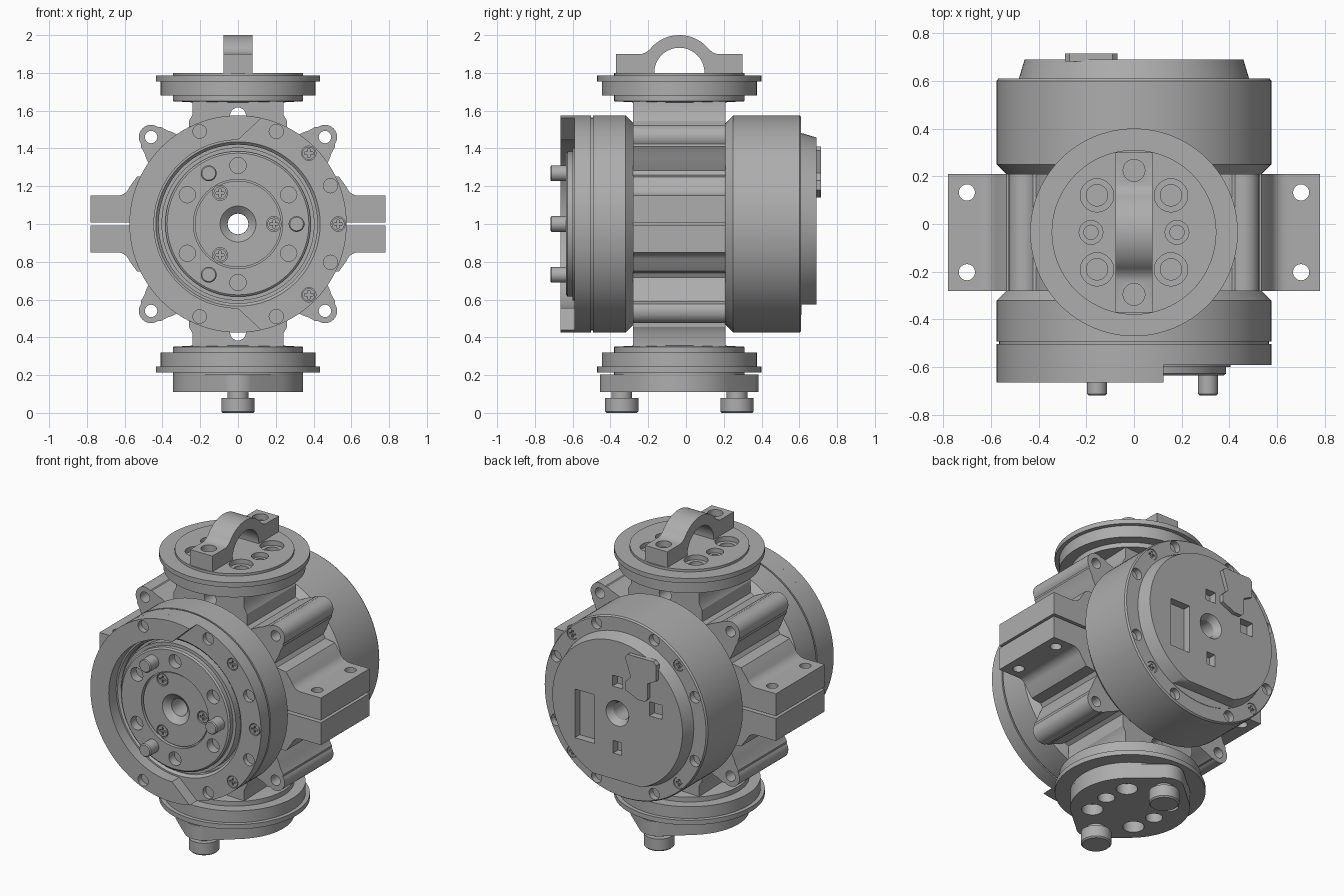
import bpy, bmesh
from math import cos, sin, pi, radians, asin, degrees

default_cube = bpy.data.objects.get("Cube")
if default_cube:
    bpy.data.objects.remove(default_cube, do_unlink=True)

# One cast metal colour
metal = bpy.data.materials.new("grey_metal")
metal.use_nodes = True
grey = (0.42, 0.42, 0.42, 1)
metal.diffuse_color = grey
metal.node_tree.nodes["Principled BSDF"].inputs["Base Color"].default_value = grey

BORE = 0.055        # hole through the main axis
DRUM = 0.575        # outer radius of the drum
MOUNT_Y = -0.035    # centre of the upper and lower mounts


def place(axis, a, b, t):
    """Map a section point and a depth to space: y is the drum axis, z the mount axis."""
    if axis == "x":
        return (t, MOUNT_Y + a, b)
    if axis == "y":
        return (a, t, 1 + b)
    return (a, MOUNT_Y + b, t)


def arc(radius, start=0, end=360, steps=24, a=0, b=0):
    count = steps if abs(end - start) >= 360 else steps + 1
    angles = [radians(start + (end - start) * i / steps) for i in range(count)]
    return [(a + radius * cos(t), b + radius * sin(t)) for t in angles]


def rect(a, b, width, height):
    w, h = width / 2, height / 2
    return [(a - w, b - h), (a + w, b - h), (a + w, b + h), (a - w, b + h)]


def plus(a, b, size, thin):
    corner = [(size, -thin), (size, thin), (thin, thin)]
    points = []
    for c, s in ((1, 0), (0, 1), (-1, 0), (0, -1)):
        points += [(a + c * u - s * v, b + s * u + c * v) for u, v in corner]
    return points


def polar(radius, *angles):
    return [(radius * cos(radians(t)), radius * sin(radians(t))) for t in angles]


def finish(name, bm):
    bmesh.ops.recalc_face_normals(bm, faces=bm.faces)
    mesh = bpy.data.meshes.new(name)
    bm.to_mesh(mesh)
    bm.free()
    mesh.materials.append(metal)
    obj = bpy.data.objects.new(name, mesh)
    bpy.context.collection.objects.link(obj)
    return obj


def prisms(name, axis, sections, t0, t1):
    """Extrude one or more sections along an axis as one object."""
    bm = bmesh.new()
    for section in sections:
        low = [bm.verts.new(place(axis, a, b, t0)) for a, b in section]
        high = [bm.verts.new(place(axis, a, b, t1)) for a, b in section]
        bm.faces.new(low)
        bm.faces.new(high)
        for i in range(len(low)):
            j = (i + 1) % len(low)
            bm.faces.new((low[i], low[j], high[j], high[i]))
    return finish(name, bm)


def lathe(name, axis, profile, steps=96, a=0, b=0):
    """Turn a (radius, depth) profile; it closes on itself unless it starts on the axis."""
    bm = bmesh.new()
    rings = []
    for radius, t in profile:
        if radius == 0:
            rings.append([bm.verts.new(place(axis, a, b, t))] * steps)
        else:
            rings.append([bm.verts.new(place(axis, u, v, t))
                          for u, v in arc(radius, steps=steps, a=a, b=b)])
    pairs = list(zip(rings, rings[1:]))
    if profile[0][0] > 0:
        pairs.append((rings[-1], rings[0]))
    for p, q in pairs:
        for i in range(steps):
            j = (i + 1) % steps
            bm.faces.new(list(dict.fromkeys((p[i], p[j], q[j], q[i]))))
    return finish(name, bm)


def drill(obj, axis, sections, t0, t1):
    """Cut extruded sections out of a part and keep the result."""
    cutter = prisms("cutter", axis, sections, t0, t1)
    cutter.hide_render = True
    mod = obj.modifiers.new("cut", "BOOLEAN")
    mod.operation, mod.solver, mod.object = "DIFFERENCE", "EXACT", cutter
    graph = bpy.context.evaluated_depsgraph_get()
    mesh = bpy.data.meshes.new_from_object(obj.evaluated_get(graph))
    obj.modifiers.clear()
    obj.data = mesh
    bpy.data.objects.remove(cutter, do_unlink=True)


def circles(centres, radius):
    return [arc(radius, a=a, b=b, steps=20) for a, b in centres]


def screws(name, centres, t0, t1):
    """Round heads with a cross recess on the t1 side."""
    heads = prisms(name, "y", circles(centres, 0.034), t0, t1)
    step = 0.012 if t1 > t0 else -0.012
    drill(heads, "y", [plus(a, b, 0.022, 0.006) for a, b in centres], t1 - step, t1 + step)


# Central casting: side flanges, four ears and the mount necks in one section
quarter = [(0.53, 0.008), (0.78, 0.008), (0.78, 0.15), (0.64, 0.15)]
quarter += arc(0.07, 255, 200, 5, a=0.64, b=0.22)
quarter += [(0.535, 0.25)] + polar(0.535, 29, 32)
quarter += [(0.485, 0.345), (0.495, 0.375), (0.515, 0.41)]
quarter += arc(0.065, -35, 125, 14, a=0.46, b=0.46)
quarter += [(0.41, 0.515), (0.375, 0.495), (0.345, 0.485)]
quarter += polar(0.535, 58, 61)
quarter += [(0.26, 0.545), (0.24, 0.58), (0.24, 0.66)]
upper = quarter + [(-x, z) for x, z in reversed(quarter)]
section = upper + [(x, -z) for x, z in reversed(upper)]
casting = prisms("central_casting", "y", [section], -0.28, 0.21)
signs = [(1, 1), (1, -1), (-1, 1), (-1, -1)]
drill(casting, "y", circles([(0.46 * s, 0.46 * t) for s, t in signs], 0.033)
      + circles([(0, 0.575), (0, -0.575)], 0.042) + [arc(BORE)], -1, 1)
drill(casting, "z", circles([(0.7 * s, 0.167 * t) for s, t in signs], 0.034), 0.5, 1.5)

# Front housing with a seam groove and a recess for the rotor
front = lathe("front_housing", "y", [
    (BORE, -0.54), (0.42, -0.54), (0.42, -0.575), (0.435, -0.59), (DRUM, -0.59),
    (DRUM, -0.502), (0.565, -0.502), (0.565, -0.492), (DRUM, -0.492),
    (DRUM, -0.32), (0.535, -0.28), (BORE, -0.28)])
drill(front, "y", circles(polar(0.53, 0, 22.5, 45, 67.5, -22.5, -45, -67.5), 0.038), -0.7, -0.56)
screws("front_rim_screws", polar(0.53, 0, 45, -45), -0.55, -0.588)

# Raised half ring on the front rim
half = arc(DRUM, 77.5, 282.5, 56) + arc(0.445, 270, 90, 48)
half_ring = prisms("raised_half_ring", "y", [half], -0.665, -0.585)
drill(half_ring, "y", circles(polar(0.53, 112.5, -112.5), 0.036), -0.7, -0.63)

# Rotor with a hub, bolt holes, pins and screws
rotor = lathe("rotor", "y", [
    (BORE, -0.53), (BORE, -0.59), (0.095, -0.625), (0.228, -0.625), (0.228, -0.612),
    (0.236, -0.612), (0.236, -0.635), (0.375, -0.635), (0.385, -0.627),
    (0.385, -0.6), (0.405, -0.6), (0.405, -0.53)])
drill(rotor, "y", circles(polar(0.31, 30, 90, 150, 210, 270, 330), 0.043), -0.7, -0.58)
drill(rotor, "y", circles(polar(0.19, 0, 120, 240), 0.04), -0.7, -0.6)
screws("rotor_screws", polar(0.19, 0, 120, 240), -0.59, -0.622)
for i, (x, z) in enumerate(polar(0.31, 0, 120, 240)):
    lathe(f"drive_pin_{i + 1}", "y",
          [(0, -0.6), (0.042, -0.6), (0.042, -0.712), (0.036, -0.718), (0, -0.718)], 24, x, z)

# Rear housing with its rim fasteners
rear = lathe("rear_housing", "y", [
    (BORE, 0.21), (0.535, 0.21), (DRUM, 0.25), (DRUM, 0.6), (0.568, 0.61), (BORE, 0.61)])
diagonals = polar(0.53, 45, 135, 225, 315)
drill(rear, "y", circles(polar(0.53, *[22.5 + 45 * i for i in range(8)]) + diagonals, 0.036),
      0.57, 0.7)
screws("rear_rim_screws", diagonals, 0.56, 0.606)

# Rear cover with a flat lower edge, sockets and a key plate
cover = lathe("rear_cover", "y", [
    (BORE, 0.6), (0.485, 0.6), (0.458, 0.69), (0.08, 0.69), (BORE, 0.65)])
drill(cover, "y", [rect(0, -0.5, 1, 0.15)], 0.612, 0.8)
drill(cover, "y", [rect(0.23, -0.08, 0.14, 0.31), rect(0, 0.2, 0.07, 0.07),
                   rect(0, -0.22, 0.06, 0.08), rect(-0.27, 0.09, 0.09, 0.09)], 0.64, 0.8)
key = [(-0.07, 0.39), (-0.09, 0.41), (-0.27, 0.41), (-0.29, 0.39), (-0.29, 0.29), (-0.23, 0.26),
       (-0.23, 0.16), (-0.21, 0.14), (-0.16, 0.14), (-0.07, 0.18), (-0.07, 0.23), (-0.11, 0.27)]
prisms("key_plate", "y", [key], 0.68, 0.715)

# Upper and lower mount discs share one turned profile
disc = [(0, 1.63), (0.345, 1.65), (0.345, 1.68), (0.41, 1.68), (0.41, 1.755), (0.435, 1.755),
        (0.435, 1.785), (0.345, 1.785), (0.345, 1.8), (0, 1.8)]
top = lathe("upper_mount", "z", disc)
lathe("lower_mount", "z", [(r, 2 - z) for r, z in disc])
corners = [(0.155 * s, 0.155 * t) for s, t in signs]
sides = [(0.18, 0), (-0.18, 0)]
drill(top, "z", circles(corners, 0.07) + circles(sides, 0.05), 1.77, 1.9)
drill(top, "z", circles(corners, 0.045) + circles(sides, 0.03), 1.7, 1.9)

# Lifting handle: two feet and an arch
side = [(0.335, 1.8), (0.335, 1.9), (0.2, 1.9), (0.178, 1.908)]
outline = side + arc(0.2, 38, 142, 28, b=1.8) + [(-y, z) for y, z in reversed(side)]
outline += arc(0.133, 180, 0, 32, b=1.8)
handle = prisms("lifting_handle", "x", [outline], -0.078, 0.078)
bolts = [(0, 0.26), (0, -0.26)]
drill(handle, "z", circles(bolts, 0.046), 1.86, 2)

# Lower foot plate: a disc drawn out to two lobes
reach, lobe, wide = 0.305, 0.115, 0.345
tangent = degrees(asin((wide - lobe) / reach))
hull = []
for turn, direction in ((0, 1), (180, -1)):
    hull += arc(wide, turn - tangent, turn + tangent, 28)
    hull += arc(lobe, turn + tangent, turn + 180 - tangent, 14, b=reach * direction)[1:-1]
plate = prisms("foot_plate", "z", [hull], 0.11, 0.202)
drill(plate, "z", circles(corners, 0.062) + circles(sides, 0.05), 0, 0.18)
for label, y in (("front", -reach), ("rear", reach)):
    lathe(f"{label}_foot", "z", [(0, 0), (0.08, 0), (0.088, 0.008), (0.088, 0.08),
                                 (0.055, 0.08), (0.055, 0.12), (0, 0.12)], 40, 0, y)

# Smooth the curved walls and keep edges crisp
bpy.ops.object.select_all(action="DESELECT")
for obj in bpy.context.collection.objects:
    if obj.type == "MESH":
        obj.select_set(True)
        bpy.context.view_layer.objects.active = obj
bpy.ops.object.shade_smooth_by_angle(angle=pi / 6)
